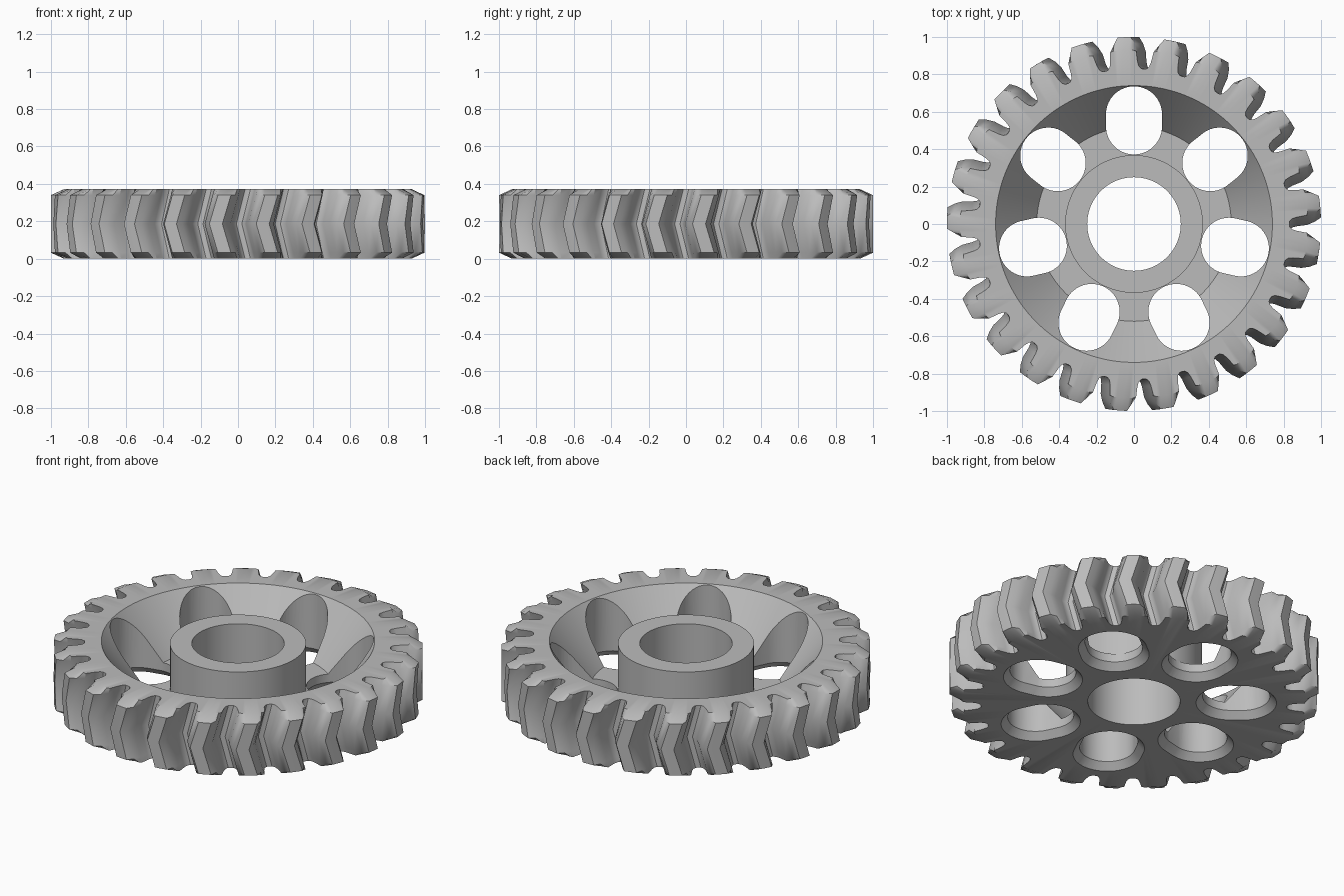
import bpy, bmesh, math

old = bpy.data.objects.get("Cube")
if old:
    bpy.data.objects.remove(old, do_unlink=True)

TEETH, HOLES = 25, 7
HEIGHT = 0.372
PITCH = 360 / TEETH
PHASE, TWIST = 93.6, -3.2     # tooth angle at the faces, extra turn at mid height


def make_object(name, loops, close_stack):
    """Skin a stack of equal-length point loops."""
    bm = bmesh.new()
    rings = [[bm.verts.new(p) for p in loop] for loop in loops]
    n = len(rings[0])
    pairs = list(zip(rings, rings[1:]))
    if close_stack:
        pairs.append((rings[-1], rings[0]))
    else:
        bm.faces.new(rings[0])
        bm.faces.new(rings[-1])
    for a, b in pairs:
        for i in range(n):
            j = (i + 1) % n
            bm.faces.new((a[i], a[j], b[j], b[i]))
    bmesh.ops.recalc_face_normals(bm, faces=bm.faces)
    mesh = bpy.data.meshes.new(name)
    bm.to_mesh(mesh)
    bm.free()
    obj = bpy.data.objects.new(name, mesh)
    bpy.context.collection.objects.link(obj)
    return obj


# Tooth outline: half angle in degrees and radius, from root to tip
flank = [(6.2, 0.832), (5.3, 0.845), (4.8, 0.87), (4.3, 0.925), (3.3, 0.965), (2.0, 1.0)]
tooth = [(-7.2, 0.83)] + [(-a, r) for a, r in flank] + [(0, 1.0)] + [(a, r) for a, r in reversed(flank)]
outline = [(k * PITCH + a, r) for k in range(TEETH) for a, r in tooth]


def ring(z, turn=0, radius=None, limit=1.0):
    points = []
    for a, r in outline:
        t = math.radians(a + PHASE + turn)
        r = radius or min(r, limit)
        points.append((r * math.cos(t), r * math.sin(t), z))
    return points


# Outside: chevron teeth with bevelled ends
bevel, mid = 0.032, HEIGHT / 2
end_turn = TWIST * bevel / mid
loops = [ring(0, limit=0.93), ring(bevel, end_turn), ring(mid, TWIST),
         ring(HEIGHT - bevel, end_turn), ring(HEIGHT, limit=0.93)]
# Inside: sloping rim wall, web, hub and bore
for radius, z in [(0.74, HEIGHT), (0.52, 0.09), (0.368, 0.09),
                  (0.368, 0.357), (0.25, 0.357), (0.25, 0)]:
    loops.append(ring(z, radius=radius))
gear = make_object("gear_wheel", loops, True)


# Rounded slots through the web, flared at the underside
def slot_loop(grow, z, turn):
    points = []
    for i in range(48):
        t = 2 * math.pi * (i + 0.5) / 48
        c, s = math.cos(t), math.sin(t)
        along = 0.554 + math.copysign(0.032, c) + (0.15 + grow) * c
        across = (0.15 + grow) * s
        points.append((along * math.cos(turn) - across * math.sin(turn),
                       along * math.sin(turn) + across * math.cos(turn), z))
    return points


for k in range(HOLES):
    turn = math.pi / 2 + 2 * math.pi * k / HOLES
    cutter = make_object("slot_cutter", [slot_loop(0.045, -0.01, turn), slot_loop(0, 0.04, turn),
                                         slot_loop(0, 0.5, turn)], False)
    cutter.hide_render = True
    mod = gear.modifiers.new("slot", 'BOOLEAN')
    mod.operation = 'DIFFERENCE'
    mod.solver = 'EXACT'
    mod.object = cutter
    bpy.context.view_layer.objects.active = gear
    bpy.ops.object.modifier_apply(modifier=mod.name)
    bpy.data.objects.remove(cutter, do_unlink=True)

# Plain grey metal
grey = bpy.data.materials.new("grey_metal")
grey.use_nodes = True
colour = (0.5, 0.5, 0.5, 1)
grey.diffuse_color = colour
grey.node_tree.nodes["Principled BSDF"].inputs["Base Color"].default_value = colour
gear.data.materials.clear()
gear.data.materials.append(grey)

bpy.ops.object.select_all(action='DESELECT')
gear.select_set(True)
bpy.context.view_layer.objects.active = gear
bpy.ops.object.shade_smooth_by_angle(angle=math.radians(30))
